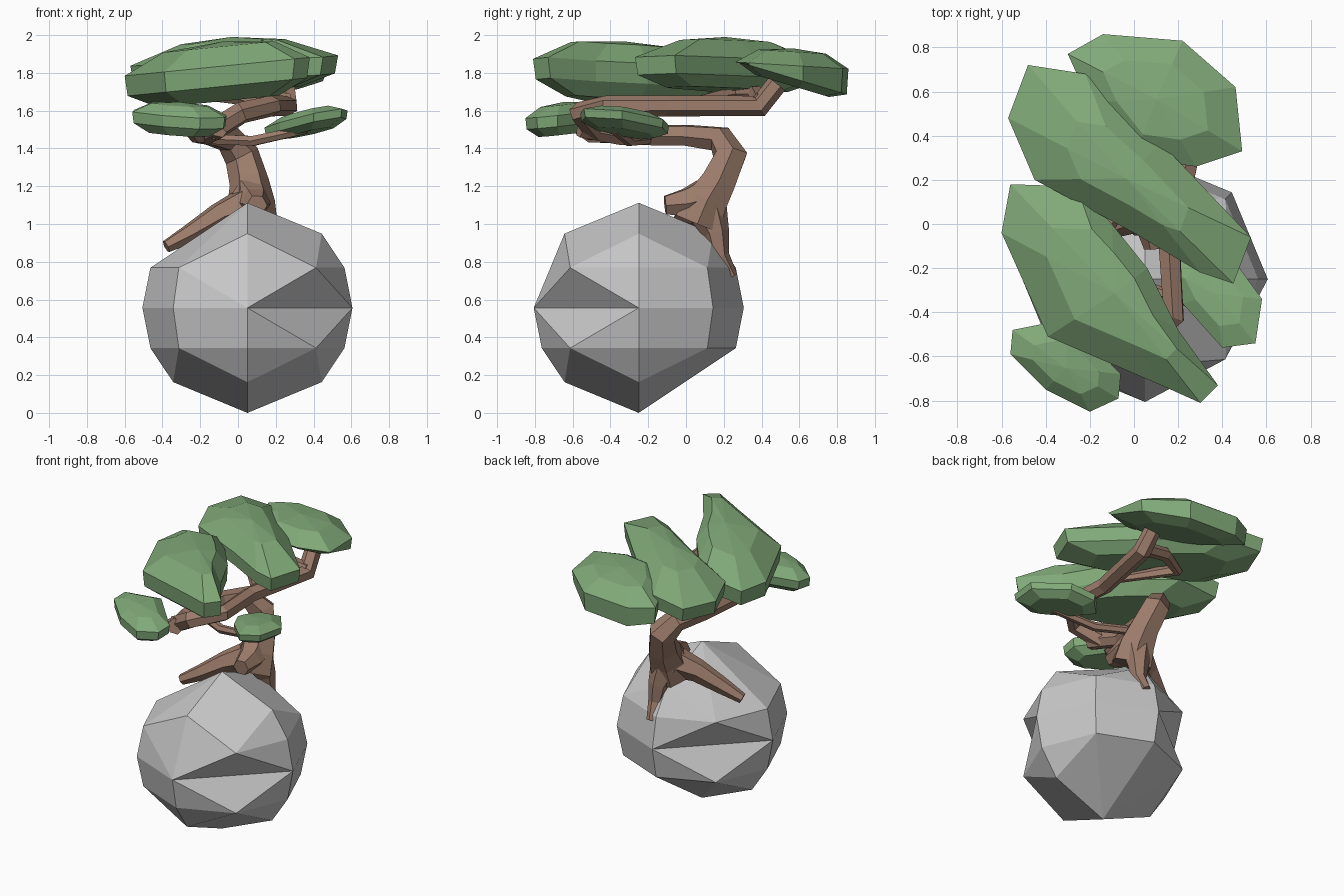
import bpy
import bmesh
from math import cos, sin, pi
from mathutils import Vector

default_cube = bpy.data.objects.get("Cube")
if default_cube:
    bpy.data.objects.remove(default_cube, do_unlink=True)


def make_material(name, red, green, blue):
    material = bpy.data.materials.new(name)
    material.use_nodes = True
    colour = (red, green, blue, 1)
    material.diffuse_color = colour
    material.node_tree.nodes["Principled BSDF"].inputs["Base Color"].default_value = colour
    return material


STONE = make_material("stone grey", .57, .57, .57)
BARK = make_material("bark brown", .33, .2, .145)
LEAF = make_material("leaf green", .22, .4, .19)


def finish(bm, name, material):
    """Turn a bmesh into a flat shaded object."""
    bmesh.ops.recalc_face_normals(bm, faces=bm.faces)
    mesh = bpy.data.meshes.new(name)
    bm.to_mesh(mesh)
    bm.free()
    mesh.materials.append(material)
    obj = bpy.data.objects.new(name, mesh)
    bpy.context.collection.objects.link(obj)


def build_boulder(centre, radius):
    """Faceted ball: axis columns alternate with shorter diagonal columns."""
    bm = bmesh.new()
    corner = {}

    def point(column, level):
        # Levels run from -4 (bottom pole) to 4 (top pole).
        column = 0 if abs(level) == 4 else column % 8
        key = (column, level)
        if key not in corner:
            around, up = column * pi / 4, level * pi / 8
            direction = Vector((cos(around) * cos(up), sin(around) * cos(up), sin(up)))
            corner[key] = bm.verts.new(Vector(centre) + radius * direction)
        return corner[key]

    # Columns: right 0, back 2, left 4, front 6. Chipped corners fold into neighbours.
    folded = {(6, 1): 0, (4, 2): 4, (2, -2): -4}

    def axis_point(column, level):
        column %= 8
        return point(column, folded.get((column, level), level))

    def add_face(*verts):
        unique = list(dict.fromkeys(verts))
        if len(unique) > 2:
            bm.faces.new(unique)

    for axis in range(0, 8, 2):
        diagonal, following = axis + 1, axis + 2
        notched = diagonal in (3, 7)
        for side in (1, -1):
            shoulder = point(diagonal, side)
            add_face(point(0, 4 * side), axis_point(axis, 2 * side),
                     shoulder, axis_point(following, 2 * side))
            for column in (axis, following):
                upper, middle = axis_point(column, 2 * side), axis_point(column, side)
                belt = axis_point(column, 0)
                add_face(upper, middle, shoulder)
                if notched:
                    add_face(middle, belt, shoulder)
                else:
                    add_face(middle, belt, point(diagonal, 0), shoulder)
            # Two opposite sides have a wedge shaped notch along the belt.
            if notched:
                add_face(axis_point(axis, 0), axis_point(following, 0), shoulder)
    finish(bm, "boulder", STONE)


def build_limb(name, *stations):
    """Six sided tapering limb through (x, y, z, radius) stations."""
    curve = bpy.data.curves.new(name, "CURVE")
    curve.dimensions = "3D"
    curve.bevel_depth = 1
    curve.bevel_resolution = 1
    curve.use_fill_caps = True
    spline = curve.splines.new("POLY")
    spline.points.add(len(stations) - 1)
    for control, (x, y, z, radius) in zip(spline.points, stations):
        control.co = (x, y, z, 1)
        control.radius = radius
    curve.materials.append(BARK)
    obj = bpy.data.objects.new(name, curve)
    bpy.context.collection.objects.link(obj)
    bpy.ops.object.select_all(action="DESELECT")
    obj.select_set(True)
    bpy.context.view_layer.objects.active = obj
    bpy.ops.object.convert(target="MESH")
    for polygon in obj.data.polygons:
        polygon.use_smooth = False


def build_clump(name, outline, height, rise, drop, tilt=(0, 0), top_tilt=1, inset=.6):
    """Foliage pad: tilted rim with a short wall, domed top and flat underside."""
    bm = bmesh.new()
    middle = sum((Vector(p) for p in outline), Vector((0, 0))) / len(outline)

    def ring(scale, lift, tilt_share):
        verts = []
        for p in outline:
            offset = (Vector(p) - middle) * scale
            z = height + lift + tilt_share * offset.dot(Vector(tilt))
            verts.append(bm.verts.new((*(middle + offset), z)))
        return verts

    rings = [ring(.65, -drop, 1), ring(.97, -drop * .4, 1),
             ring(1, rise * .3, top_tilt), ring(inset, rise * .86, top_tilt)]
    count = len(outline)
    for low, high in zip(rings, rings[1:]):
        for i in range(count):
            j = (i + 1) % count
            bm.faces.new((low[i], low[j], high[j], high[i]))
    crown = bm.verts.new((*middle, height + rise))
    for i in range(count):
        bm.faces.new((rings[-1][i], rings[-1][(i + 1) % count], crown))
    bm.faces.new(rings[0])
    finish(bm, name, LEAF)


build_boulder((.05, -.25, .556), .556)

# Trunk bends back, then sweeps forward as the lower main branch
build_limb("trunk", (.07, .06, 1, .14), (.07, .11, 1.12, .125), (.06, .17, 1.22, .105),
           (.02, .235, 1.36, .095), (-.05, .18, 1.45, .075), (-.14, 0, 1.47, .06),
           (-.18, -.35, 1.47, .055), (-.1, -.56, 1.51, .055))

# Upper branch curls up at the front and runs to the back
build_limb("upper_branch", (-.14, -.48, 1.49, .06), (.02, -.56, 1.59, .06),
           (.18, -.42, 1.625, .055), (.16, -.1, 1.625, .055), (.26, .39, 1.625, .06),
           (.25, .48, 1.74, .055))
build_limb("looping_twig", (.27, .39, 1.65, .045), (.05, .37, 1.69, .045),
           (-.13, .27, 1.69, .045), (.13, 0, 1.64, .025))
build_limb("right_twig", (-.15, -.2, 1.45, .03), (.08, -.3, 1.44, .03), (.36, -.38, 1.5, .025))
build_limb("left_twig", (-.18, -.35, 1.46, .035), (-.22, -.5, 1.46, .035), (-.3, -.62, 1.54, .03))

# Roots gripping the boulder
build_limb("side_root", (.06, .08, 1.1, .11), (-.1, .01, 1.04, .075), (-.25, -.05, .95, .055),
           (-.38, -.09, .88, .035))
build_limb("back_root", (.07, .11, 1.08, .11), (.1, .16, .95, .07), (.11, .18, .83, .05),
           (.1, .24, .72, .035))
build_limb("front_root", (.06, .1, 1.14, .11), (.09, 0, 1.11, .085), (.1, -.11, 1.1, .055))

# Foliage pads
build_clump("front_foliage", [(-.6, -.04), (-.56, .18), (-.26, .17), (-.1, 0), (.06, -.2),
                              (.2, -.48), (.38, -.73), (.3, -.81), (.1, -.72), (-.39, -.51)],
            1.78, .185, .13, (.1, 0))
build_clump("centre_foliage", [(-.48, .72), (-.22, .68), (.12, .37), (.53, -.06), (.45, -.27),
                               (.3, -.22), (0, -.04), (-.45, .2), (-.57, .48)],
            1.81, .18, .1, (.06, .02), inset=.5)
build_clump("back_foliage", [(-.3, .77), (-.14, .86), (.22, .83), (.46, .62), (.49, .33),
                             (.28, .26), (0, .3), (-.2, .55)],
            1.8, .13, .07, (0, -.3), top_tilt=.2)
build_clump("left_small_foliage", [(-.55, -.48), (-.56, -.59), (-.4, -.75), (-.2, -.85),
                                   (-.07, -.79), (-.06, -.68), (-.3, -.43)],
            1.555, .09, .08, (-.02, .1))
build_clump("right_small_foliage", [(.58, -.34), (.55, -.54), (.4, -.56), (.22, -.36),
                                    (.14, -.2), (.25, -.09), (.42, -.12)],
            1.54, .065, .06, (.18, -.08))
